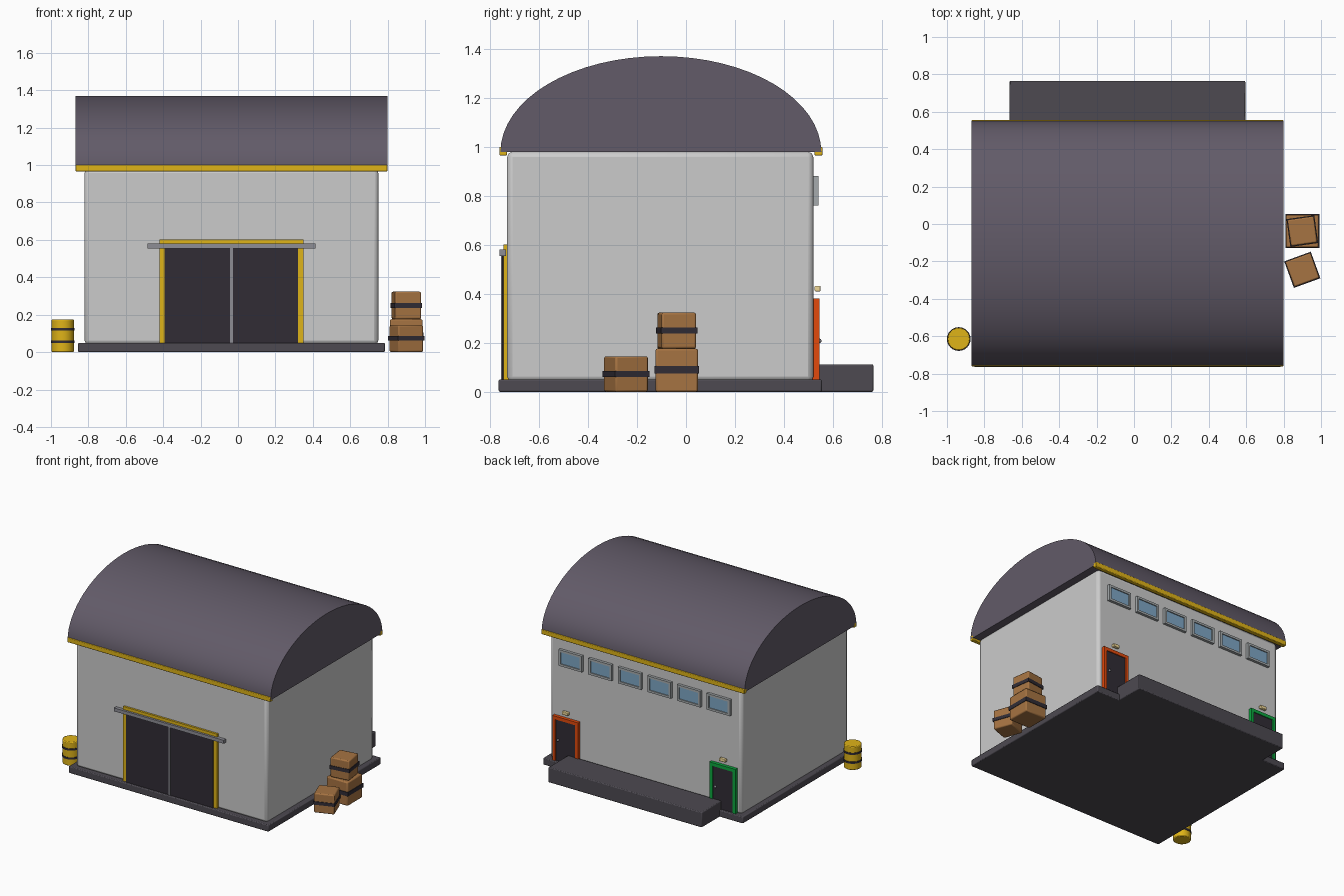
import bpy, math

if "Cube" in bpy.data.objects:
    bpy.data.objects.remove(bpy.data.objects["Cube"])

CX = -0.035  # building centre line


def material(name, r, g, b):
    m = bpy.data.materials.new(name)
    lin = [(c / 255) ** 2.2 for c in (r, g, b)]
    m.diffuse_color = (*lin, 1)
    m.use_nodes = True
    m.node_tree.nodes["Principled BSDF"].inputs["Base Color"].default_value = m.diffuse_color
    return m


ROOF = material("roof_slate", 98, 91, 104)
SLAB = material("dark_concrete", 78, 75, 82)
DARK = material("door_dark", 52, 48, 56)
YELLOW = material("yellow", 222, 178, 30)
RED = material("red", 225, 75, 20)
GREEN = material("green", 20, 165, 65)
GLASS = material("glass", 125, 165, 195)
WOOD = material("wood", 165, 115, 68)
CREAM = material("lamp_cream", 240, 215, 150)
STEEL = material("steel", 140, 140, 148)
FRAME = material("window_frame", 165, 170, 172)


def finish(ob, name, mat, bevel=0, segs=2):
    ob.name = name
    if mat:
        ob.data.materials.append(mat)
    if bevel:
        b = ob.modifiers.new("bevel", "BEVEL")
        b.width, b.segments = bevel, segs
    bpy.ops.object.shade_smooth_by_angle(angle=math.radians(35))
    return ob


def box(name, x, y, z, mat=None, bevel=0, rot=0):
    """Box from (min, max) pairs on each axis, turned about its own z."""
    r = (x, y, z)
    bpy.ops.mesh.primitive_cube_add(size=1, location=[(a + b) / 2 for a, b in r])
    ob = bpy.context.object
    ob.scale = [b - a for a, b in r]
    bpy.ops.object.transform_apply(location=False, rotation=False, scale=True)
    ob.rotation_euler.z = math.radians(rot)
    return finish(ob, name, mat, bevel)


def cylinder(name, x, y, z, r, h, mat, bevel=0):
    bpy.ops.mesh.primitive_cylinder_add(vertices=24, radius=r, depth=h, location=(x, y, z))
    return finish(bpy.context.object, name, mat, bevel)


# Base, walls and loading dock
box("base_slab", (-0.855, 0.785), (-0.765, 0.555), (0, 0.05), SLAB, 0.006)
box("walls", (-0.82, 0.75), (-0.73, 0.52), (0.04, 0.98), None, 0.022)
box("loading_dock", (-0.665, 0.595), (0.53, 0.765), (0, 0.112), SLAB, 0.006)

# Barrel roof: half-ellipse profile extruded along x
N = 32
arc = [(-0.1025 - 0.655 * math.cos(math.pi * i / N), 0.978 + 0.392 * math.sin(math.pi * i / N))
       for i in range(N + 1)]
n = len(arc)
verts = [(x, y, z) for x in (-0.868, 0.798) for y, z in arc]
faces = [(i, (i + 1) % n, n + (i + 1) % n, n + i) for i in range(n)]
faces += [tuple(range(n))[::-1], tuple(range(n, 2 * n))]
mesh = bpy.data.meshes.new("barrel_roof")
mesh.from_pydata(verts, [], [f[::-1] for f in faces])
roof = bpy.data.objects.new("barrel_roof", mesh)
bpy.context.collection.objects.link(roof)
bpy.context.view_layer.objects.active = roof
bpy.ops.object.select_all(action="DESELECT")
roof.select_set(True)
bpy.ops.object.mode_set(mode="EDIT")
bpy.ops.mesh.select_all(action="SELECT")
bpy.ops.mesh.normals_make_consistent(inside=False)
bpy.ops.object.mode_set(mode="OBJECT")
finish(roof, "barrel_roof", ROOF)

# Gutters along both eaves
box("gutter_front", (-0.868, 0.798), (-0.762, -0.73), (0.965, 1.0), YELLOW, 0.004)
box("gutter_back", (-0.868, 0.798), (0.525, 0.557), (0.965, 1.0), YELLOW, 0.004)

# Sliding front door with frame and rail
for s, side in ((-1, "left"), (1, "right")):
    a, b = sorted((CX + s * 0.355, CX + s * 0.385))
    box("door_post_" + side, (a, b), (-0.745, -0.72), (0.05, 0.6), YELLOW)
    a, b = sorted((CX + s * 0.006, CX + s * 0.357))
    box("sliding_panel_" + side, (a, b), (-0.751, -0.72), (0.05, 0.565), DARK)
box("door_lintel", (CX - 0.385, CX + 0.385), (-0.745, -0.72), (0.57, 0.602), YELLOW)
box("door_seam", (CX - 0.007, CX + 0.007), (-0.756, -0.72), (0.05, 0.56), STEEL)
box("door_rail", (CX - 0.45, CX + 0.45), (-0.761, -0.735), (0.555, 0.58), STEEL)

# Row of rear windows: rail frame around the pane
for i in range(6):
    x = CX + (i - 2.5) * 0.243
    for s in (-1, 1):
        c, d = x + s * 0.0865, 0.82 + s * 0.052
        box("window_jamb", (c - 0.0085, c + 0.0085), (0.51, 0.54), (0.76, 0.88), FRAME)
        box("window_sash", (x - 0.08, x + 0.08), (0.51, 0.54), (d - 0.008, d + 0.008), FRAME)
    box("window_pane", (x - 0.08, x + 0.08), (0.51, 0.533), (0.766, 0.874), GLASS)

# Rear doors with coloured frames, handles and lamps
for x, mat, tag in ((CX + 0.645, RED, "red"), (CX - 0.645, GREEN, "green")):
    for s in (-1, 1):
        c = x + s * 0.094
        box(tag + "_door_jamb", (c - 0.012, c + 0.012), (0.51, 0.544), (0.05, 0.38), mat)
    box(tag + "_door_head", (x - 0.083, x + 0.083), (0.51, 0.544), (0.356, 0.38), mat)
    box(tag + "_door_leaf", (x - 0.083, x + 0.083), (0.51, 0.537), (0.05, 0.357), DARK)
    bpy.ops.mesh.primitive_uv_sphere_add(segments=12, ring_count=8, radius=0.009,
                                         location=(x + 0.06, 0.544, 0.208))
    finish(bpy.context.object, tag + "_door_knob", STEEL)
    box(tag + "_door_lamp", (x - 0.025, x + 0.025), (0.525, 0.55), (0.41, 0.432), CREAM, 0.004)

# Barrel with two hoops
cylinder("barrel", -0.937, -0.615, 0.0875, 0.06, 0.175, YELLOW, 0.005)
for z in (0.056, 0.122):
    cylinder("barrel_hoop", -0.937, -0.615, z, 0.0635, 0.014, DARK)


# Strapped crates
def crate(x, y, z, w, h, strap_z, strap_h, rot):
    a = w / 2
    b = a + 0.004
    box("crate", (x - a, x + a), (y - a, y + a), (z, z + h), WOOD, 0.008, rot)
    box("crate_strap", (x - b, x + b), (y - b, y + b),
        (strap_z - strap_h / 2, strap_z + strap_h / 2), DARK, 0, rot)


crate(0.9, -0.038, 0, 0.174, 0.176, 0.09, 0.03, 0)
crate(0.9, -0.038, 0.176, 0.142, 0.147, 0.25, 0.026, 8)
crate(0.9, -0.245, 0, 0.143, 0.145, 0.073, 0.024, 20)
